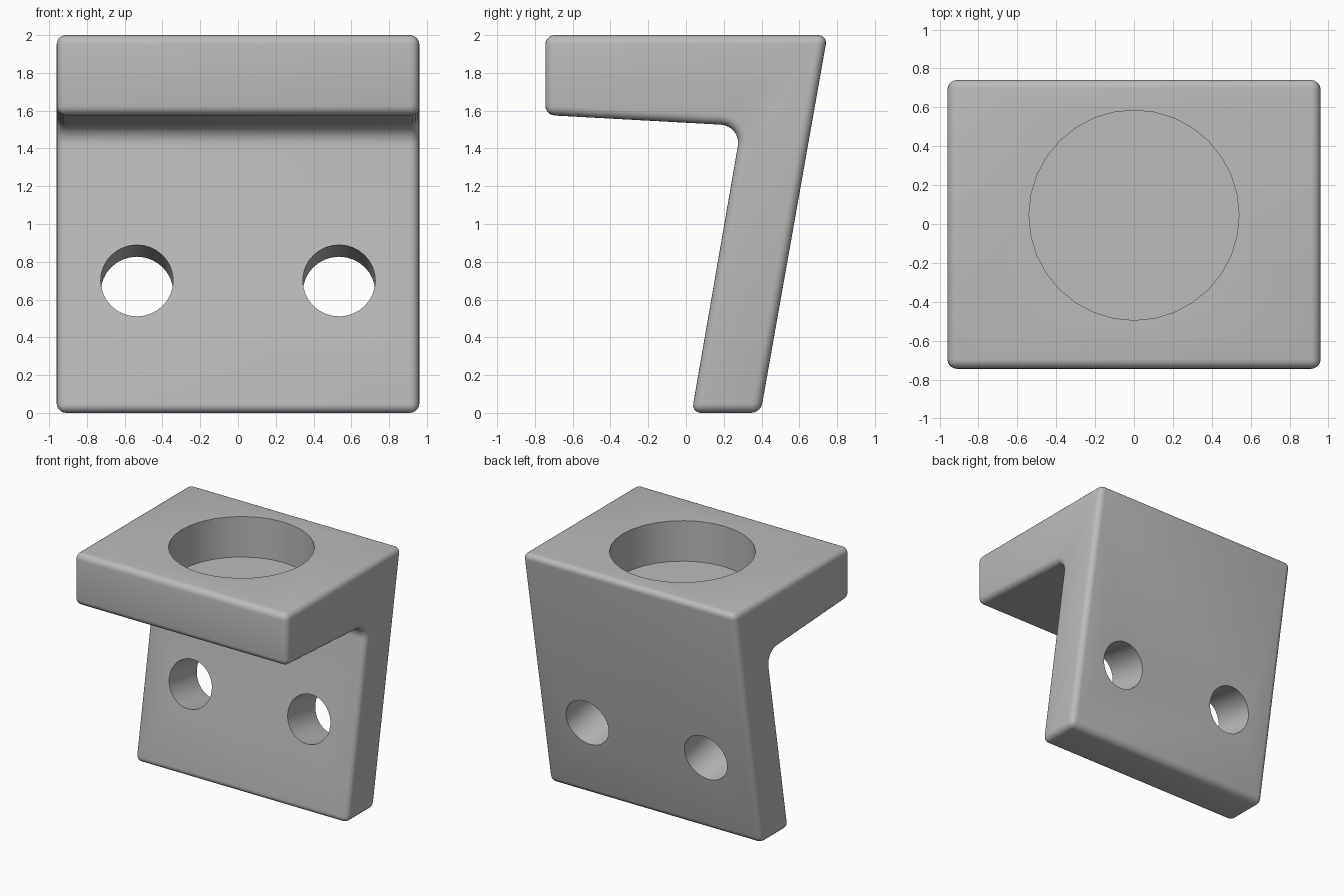
import bpy, bmesh, math
from mathutils import Vector

cube = bpy.data.objects.get("Cube")
if cube:
    bpy.data.objects.remove(cube, do_unlink=True)

HALF_WIDTH = 0.96
TILT = math.atan(0.175)  # lean of the back plate

grey = bpy.data.materials.new("plain grey")
grey.use_nodes = True
grey.diffuse_color = (0.5, 0.5, 0.5, 1)
grey.node_tree.nodes["Principled BSDF"].inputs["Base Color"].default_value = (0.5, 0.5, 0.5, 1)


def add_object(name, bm):
    mesh = bpy.data.meshes.new(name)
    bm.to_mesh(mesh)
    bm.free()
    mesh.materials.append(grey)
    obj = bpy.data.objects.new(name, mesh)
    bpy.context.collection.objects.link(obj)
    return obj


def add_cutter(name, centre, radius, depth, tilt=0):
    bm = bmesh.new()
    bmesh.ops.create_cone(bm, cap_ends=True, segments=32,
                          radius1=radius, radius2=radius, depth=depth)
    obj = add_object(name, bm)
    obj.location = centre
    obj.rotation_euler.x = tilt
    obj.hide_render = True
    return obj


# Bracket body: side profile (y, z) extruded across the width
profile = [(-0.745, 2), (-0.745, 1.577), (0.293, 1.52), (0.03, 0), (0.395, 0), (0.749, 2)]
bm = bmesh.new()
face = bm.faces.new([bm.verts.new((-HALF_WIDTH, y, z)) for y, z in profile])
side = bmesh.ops.extrude_face_region(bm, geom=[face])
moved = [v for v in side["geom"] if isinstance(v, bmesh.types.BMVert)]
bmesh.ops.translate(bm, verts=moved, vec=(2 * HALF_WIDTH, 0, 0))
bmesh.ops.recalc_face_normals(bm, faces=bm.faces)

# Inner corner fillet
corner = Vector(profile[2])
inner = [e for e in bm.edges
         if all((Vector(v.co.yz) - corner).length < 0.001 for v in e.verts)]
bmesh.ops.bevel(bm, geom=inner, offset=0.11, segments=8, profile=0.5, affect='EDGES')
bracket = add_object("bracket", bm)

# Rounded outer edges
bevel = bracket.modifiers.new("rounded_edges", 'BEVEL')
bevel.width = 0.05
bevel.segments = 5
bevel.limit_method = 'ANGLE'
bevel.angle_limit = math.radians(30)

# Round pocket in the shelf and two screw holes square to the plate
cutters = [add_cutter("pocket_cutter", (0, 0.045, 2.17), 0.54, 1.0)]
for x in (-0.535, 0.535):
    cutters.append(add_cutter("screw_hole_cutter", (x, 0.152, 0.7), 0.192, 1.4,
                              math.pi / 2 - TILT))
for cutter in cutters:
    cut = bracket.modifiers.new(cutter.name, 'BOOLEAN')
    cut.operation = 'DIFFERENCE'
    cut.solver = 'EXACT'
    cut.object = cutter

bpy.ops.object.select_all(action='DESELECT')
bpy.context.view_layer.objects.active = bracket
bracket.select_set(True)
for name in [m.name for m in bracket.modifiers]:
    bpy.ops.object.modifier_apply(modifier=name)
for cutter in cutters:
    bpy.data.objects.remove(cutter, do_unlink=True)
bpy.ops.object.shade_smooth_by_angle(angle=math.radians(30))
